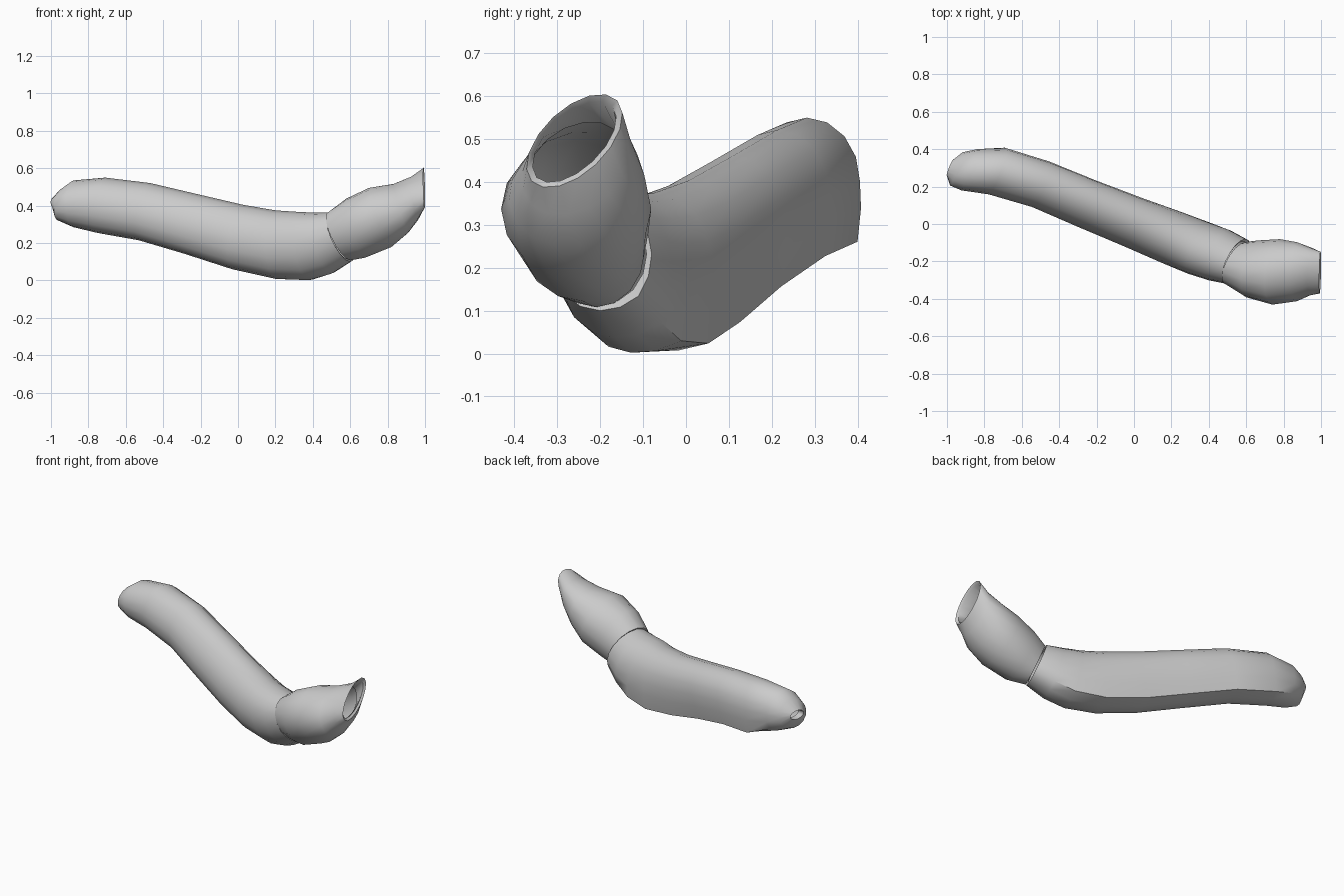
import bpy, math
from mathutils import Vector

SIDES = 16


def loft(name, rings, lip):
    """Skin rings of (centre, up half-axis, side half-axis, lower back corner factor)."""
    verts, faces = [], []
    for c, u, v, corner in rings:
        c, u, v = Vector(c), Vector(u), Vector(v)
        for i in range(SIDES):
            a = 2 * math.pi * i / SIDES
            # seam corner along the lower back of the section
            f = 1 + (corner - 1) * {6: 1, 5: 0.3, 7: 0.3}.get(i, 0)
            verts.append(c + (u * math.cos(a) + v * math.sin(a)) * f)
    for r in range(len(rings) - 1):
        for i in range(SIDES):
            j = (i + 1) % SIDES
            faces.append((r * SIDES + i, r * SIDES + j,
                          (r + 1) * SIDES + j, (r + 1) * SIDES + i))
    me = bpy.data.meshes.new(name)
    me.from_pydata(verts, [], faces)
    me.update()
    ob = bpy.data.objects.new(name, me)
    bpy.context.collection.objects.link(ob)
    bpy.ops.object.select_all(action='DESELECT')
    ob.select_set(True)
    bpy.context.view_layer.objects.active = ob
    # consistent outward faces
    bpy.ops.object.mode_set(mode='EDIT')
    bpy.ops.mesh.select_all(action='SELECT')
    bpy.ops.mesh.normals_make_consistent(inside=False)
    bpy.ops.object.mode_set(mode='OBJECT')
    bpy.ops.object.shade_smooth_by_angle(angle=math.radians(50))
    return ob


def side(h):
    return (0.355 * h, 0.935 * h, 0)


# Long sleeve: narrow open tip, long body, wide open end
upper = [
    ((-0.94, 0.29, 0.405), (0, 0, 0.025), side(0.045), 1),
    ((-0.985, 0.30, 0.41), (-0.005, 0, 0.03), side(0.045), 1),
    ((-0.95, 0.295, 0.405), (0.01, 0, 0.085), side(0.095), 1),
    ((-0.88, 0.29, 0.41), (0, 0, 0.125), side(0.118), 1.1),
    ((-0.73, 0.282, 0.402), (0.02, 0, 0.148), side(0.132), 1.35),
    ((-0.50, 0.213, 0.368), (0.03, 0.0, 0.153), side(0.13), 1.3),
    ((-0.25, 0.108, 0.302), (0.04, 0.0, 0.158), side(0.133), 1.3),
    ((0.00, 0.008, 0.232), (0.03, 0.0, 0.172), side(0.138), 1.3),
    ((0.20, -0.072, 0.192), (0, 0, 0.183), side(0.145), 1.3),
    ((0.34, -0.128, 0.185), (-0.04, 0, 0.183), side(0.147), 1.2),
    ((0.45, -0.165, 0.20), (-0.05, 0, 0.163), side(0.145), 1.1),
    ((0.545, -0.20, 0.232), (-0.055, 0, 0.132), (0.05, 0.12, 0), 1.05),
    ((0.54, -0.20, 0.232), (-0.05, 0, 0.118), (0.045, 0.108, 0), 1),
]
loft("long_sleeve", upper, True)

# Short cuff: flares, then twists to a slanted opening with an inner lip
cuff = [
    ((0.555, -0.205, 0.236), (-0.05, 0, 0.115), (0.045, 0.10, 0), 1),
    ((0.545, -0.21, 0.238), (-0.057, 0, 0.13), (0.05, 0.113, 0), 1),
    ((0.63, -0.24, 0.28), (-0.05, 0, 0.158), (0.03, 0.152, 0), 1),
    ((0.76, -0.256, 0.337), (-0.06, 0, 0.158), (0.02, 0.175, 0), 1),
    ((0.87, -0.255, 0.385), (-0.04, -0.01, 0.13), (0, 0.158, 0.03), 1),
    ((0.945, -0.255, 0.44), (-0.02, -0.03, 0.10), (0, 0.125, 0.06), 1),
    ((0.995, -0.26, 0.496), (-0.005, -0.05, 0.055), (0, 0.10, 0.094), 1),
    ((0.985, -0.26, 0.494), (-0.005, -0.042, 0.046), (0, 0.088, 0.083), 1),
    ((0.92, -0.255, 0.44), (-0.02, -0.028, 0.085), (0, 0.11, 0.052), 1),
]
loft("cuff", cuff, True)
